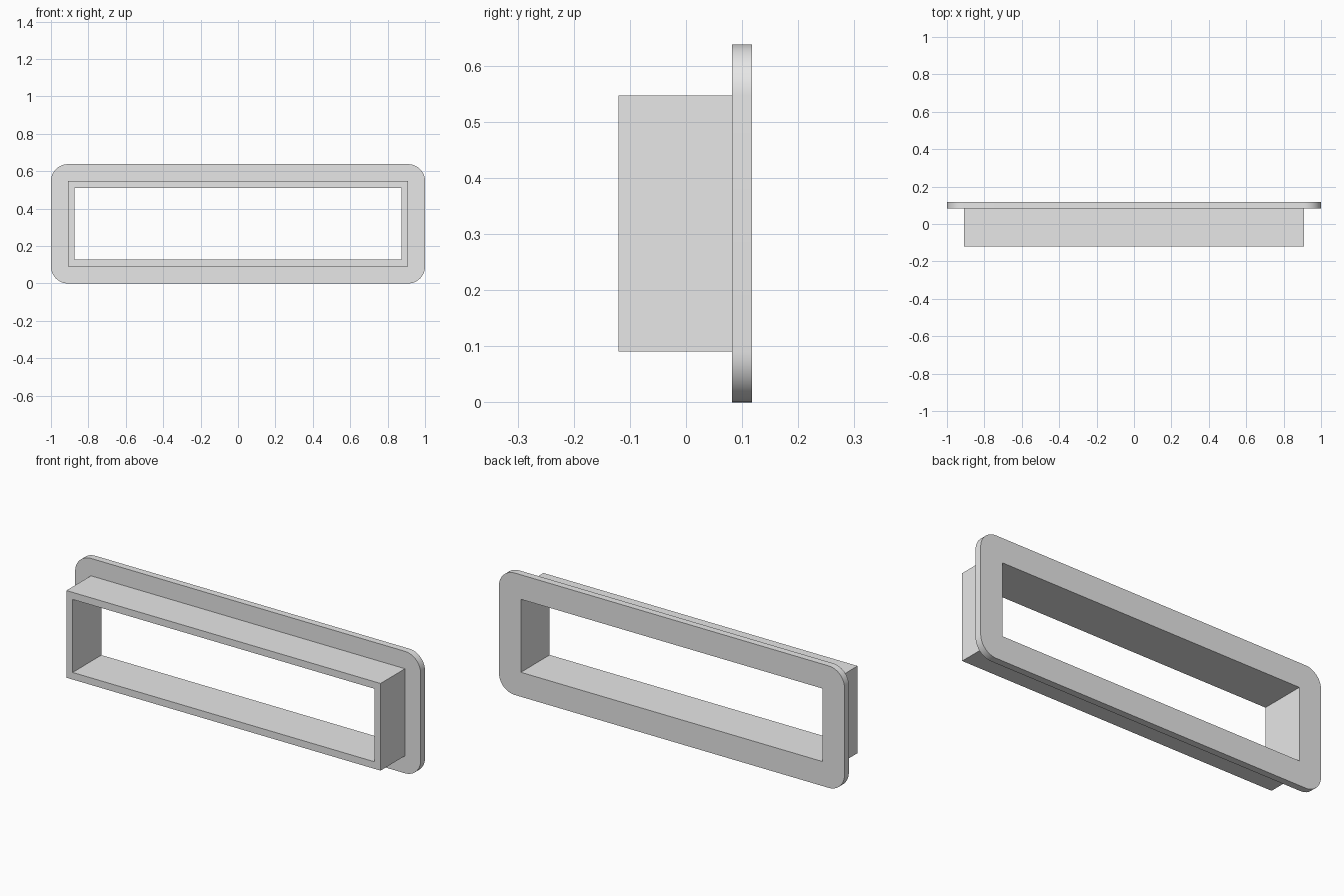
import bpy, bmesh, math

cube = bpy.data.objects.get("Cube")
if cube:
    bpy.data.objects.remove(cube, do_unlink=True)

MID_Z = 0.319          # centre height of the frame
STEPS = 12             # segments in each rounded corner
FRONT, STEP, BACK = -0.12, 0.082, 0.118

grey = bpy.data.materials.new("plain_grey")
grey.use_nodes = True
colour = (0.8, 0.8, 0.8, 1)
grey.diffuse_color = colour
grey.node_tree.nodes["Principled BSDF"].inputs["Base Color"].default_value = colour


def loop(bm, half_x, half_z, y, radius=0):
    """Rectangle loop; a sharp corner repeats one vertex to match rounded loops."""
    verts = []
    for corner, (sx, sz) in enumerate([(1, 1), (-1, 1), (-1, -1), (1, -1)]):
        cx, cz = sx * (half_x - radius), MID_Z + sz * (half_z - radius)
        if not radius:
            verts += [bm.verts.new((cx, y, cz))] * (STEPS + 1)
            continue
        for i in range(STEPS + 1):
            a = math.pi / 2 * (corner + i / STEPS)
            verts.append(bm.verts.new((cx + radius * math.cos(a), y, cz + radius * math.sin(a))))
    return verts


def bridge(bm, a, b):
    """Join two matching loops, collapsing repeated vertices to triangles."""
    n = len(a)
    for i in range(n):
        j = (i + 1) % n
        ring = list(dict.fromkeys([a[i], a[j], b[j], b[i]]))
        if len(ring) > 2:
            bm.faces.new(ring)


# Rounded flange, straight sleeve and through opening as one closed section
bm = bmesh.new()
section = [
    loop(bm, 1.0, 0.319, BACK, 0.091),    # flange back edge
    loop(bm, 1.0, 0.319, STEP, 0.091),    # flange front edge
    loop(bm, 0.909, 0.228, STEP),         # sleeve root
    loop(bm, 0.909, 0.228, FRONT),        # sleeve rim outside
    loop(bm, 0.873, 0.191, FRONT),        # sleeve rim inside
    loop(bm, 0.873, 0.191, BACK),         # opening at the back
]
for k, ring in enumerate(section):
    bridge(bm, ring, section[(k + 1) % len(section)])
bmesh.ops.recalc_face_normals(bm, faces=bm.faces[:])

mesh = bpy.data.meshes.new("flanged_frame")
bm.to_mesh(mesh)
bm.free()
mesh.materials.append(grey)
frame = bpy.data.objects.new("flanged_frame", mesh)
bpy.context.collection.objects.link(frame)

# Smooth rounded corners, sharp edges elsewhere
bpy.ops.object.select_all(action='DESELECT')
frame.select_set(True)
bpy.context.view_layer.objects.active = frame
bpy.ops.object.shade_smooth_by_angle(angle=math.radians(30))
